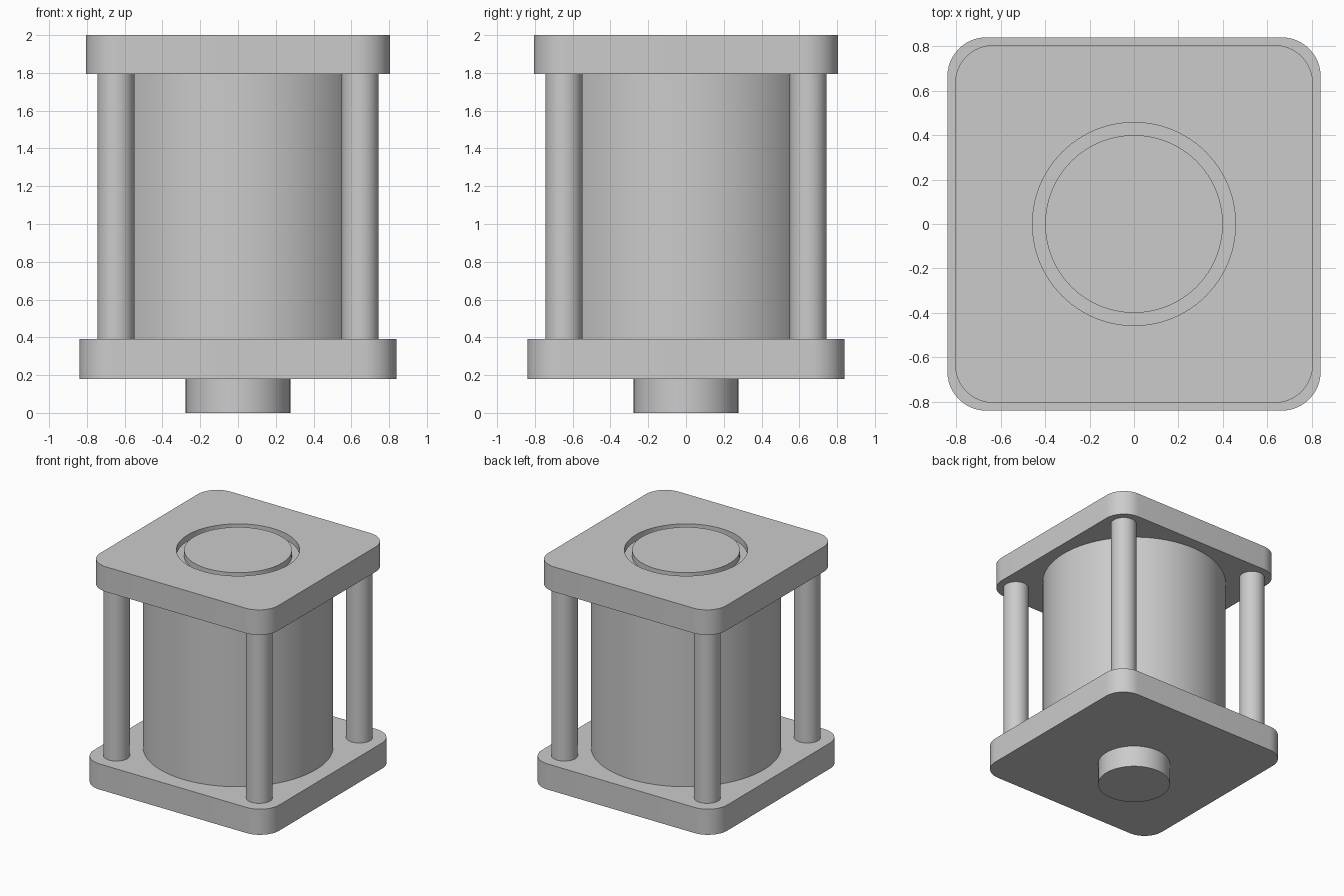
import bpy
import bmesh
import math

if "Cube" in bpy.data.objects:
    bpy.data.objects.remove(bpy.data.objects["Cube"], do_unlink=True)

# Plain grey metal for every part
GREY = (0.6, 0.6, 0.6, 1)
metal = bpy.data.materials.new("grey metal")
metal.diffuse_color = GREY
metal.use_nodes = True
metal.node_tree.nodes["Principled BSDF"].inputs["Base Color"].default_value = GREY


def finish(obj, name):
    obj.name = obj.data.name = name
    if not obj.data.materials:
        obj.data.materials.append(metal)
    bpy.ops.object.select_all(action="DESELECT")
    obj.select_set(True)
    bpy.context.view_layer.objects.active = obj
    bpy.ops.object.shade_smooth_by_angle(angle=math.radians(30))
    return obj


def cylinder(name, radius, bottom, top, x=0, y=0, sides=96):
    bpy.ops.mesh.primitive_cylinder_add(
        vertices=sides, radius=radius, depth=top - bottom,
        location=(x, y, (bottom + top) / 2))
    return finish(bpy.context.object, name)


def plate(name, half, bottom, top, corner):
    """Square plate with rounded vertical corners."""
    bm = bmesh.new()
    bmesh.ops.create_cube(bm, size=2)
    for v in bm.verts:
        v.co.x *= half
        v.co.y *= half
        v.co.z = top if v.co.z > 0 else bottom
    upright = [e for e in bm.edges
               if abs(e.verts[0].co.z - e.verts[1].co.z) > 0.01]
    bmesh.ops.bevel(bm, geom=upright, offset=corner, segments=12,
                    profile=0.5, affect="EDGES")
    mesh = bpy.data.meshes.new(name)
    bm.to_mesh(mesh)
    bm.free()
    obj = bpy.data.objects.new(name, mesh)
    bpy.context.collection.objects.link(obj)
    return finish(obj, name)


BASE_BOTTOM, BASE_TOP = 0.18, 0.39
CAP_BOTTOM, CAP_TOP = 1.795, 2.0
GROOVE_DEPTH = 0.05

# End plates
plate("base_plate", 0.84, BASE_BOTTOM, BASE_TOP, 0.175)
cap = plate("top_plate", 0.806, CAP_BOTTOM, CAP_TOP, 0.175)

# Round recess in the top plate
cutter = cylinder("recess_cutter", 0.457, CAP_TOP - GROOVE_DEPTH, CAP_TOP + 0.1)
cutter.hide_render = True
cut = cap.modifiers.new("recess", "BOOLEAN")
cut.operation = "DIFFERENCE"
cut.solver = "EXACT"
cut.object = cutter
bpy.context.view_layer.objects.active = cap
bpy.ops.object.modifier_apply(modifier=cut.name)
bpy.data.objects.remove(cutter, do_unlink=True)
finish(cap, "top_plate")

# Disc flush with the top plate, leaving a ring groove
cylinder("top_disc", 0.4, CAP_TOP - GROOVE_DEPTH, CAP_TOP)

# Barrel and lower boss
cylinder("barrel", 0.707, BASE_TOP, CAP_BOTTOM)
cylinder("lower_boss", 0.277, 0, BASE_BOTTOM)

# Four corner rods
for side, x in (("right", -0.647), ("left", 0.647)):
    for end, y in (("front", -0.647), ("back", 0.647)):
        cylinder(f"{end}_{side}_rod", 0.098, BASE_TOP, CAP_BOTTOM, x, y, 48)
